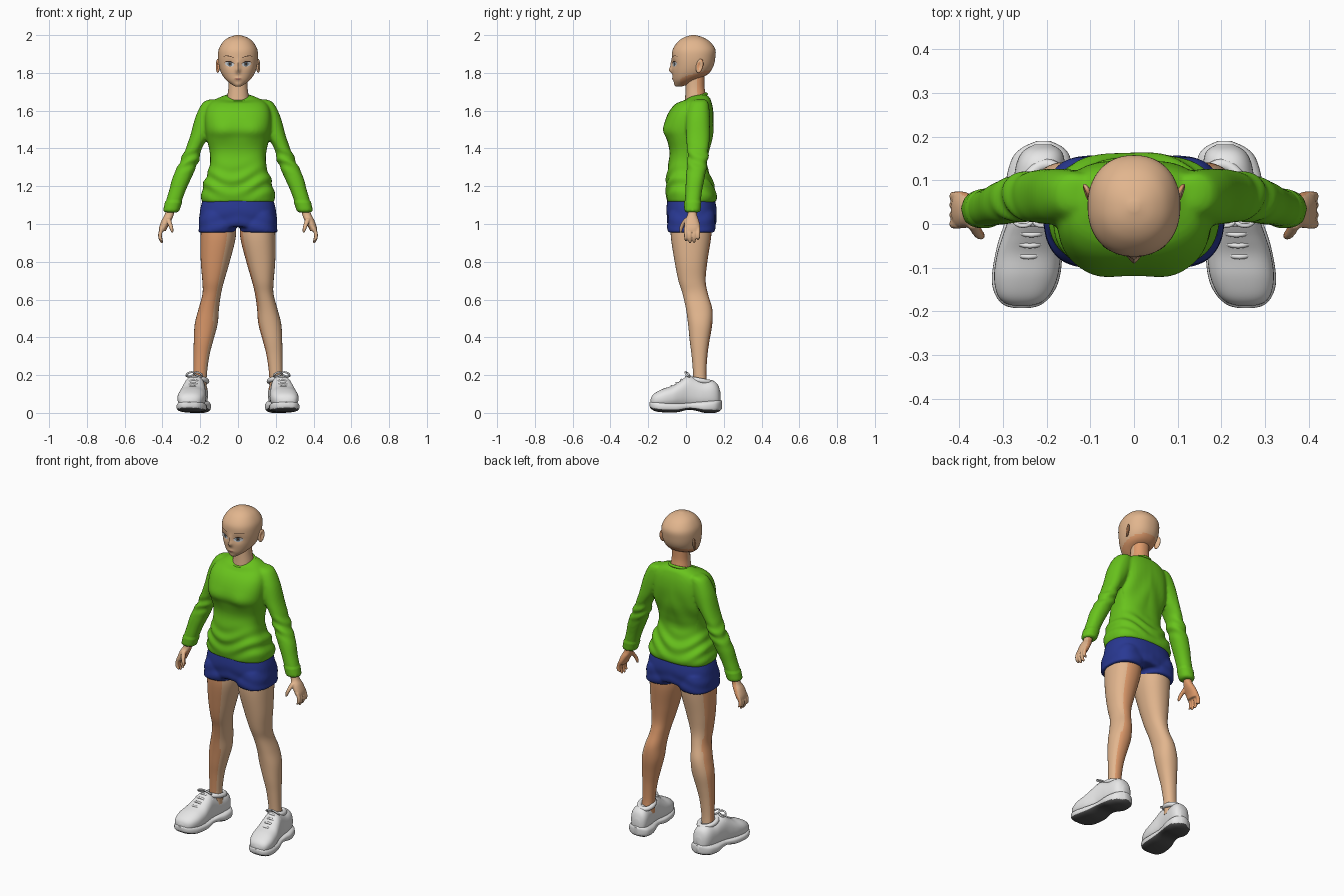
import bpy, bmesh, math
from mathutils import Vector
from mathutils.bvhtree import BVHTree

cube = bpy.data.objects.get("Cube")
if cube:
    bpy.data.objects.remove(cube, do_unlink=True)

def material(name, *rgb):
    mat = bpy.data.materials.new(name)
    mat.use_nodes = True
    mat.diffuse_color = (*rgb, 1)
    mat.node_tree.nodes["Principled BSDF"].inputs["Base Color"].default_value = (*rgb, 1)
    return mat

SKIN = material("skin", .76, .465, .27)
WARM = material("warm skin", .74, .33, .15)
GREEN = material("sweater green", .14, .55, .012)
BLUE = material("shorts blue", .022, .04, .29)
WHITE = material("shoe white", .86, .86, .86)
TREAD = material("tread dark grey", .08, .08, .08)
EYE = material("eye white", .6, .61, .62)
IRIS = material("iris grey blue", .12, .16, .19)
DARK = material("lash brown", .05, .025, .015)
LIP = material("lip pink", .5, .22, .15)

def activate(ob):
    bpy.ops.object.select_all(action="DESELECT")
    ob.select_set(True)
    bpy.context.view_layer.objects.active = ob

def smooth(ob):
    activate(ob)
    bpy.ops.object.shade_smooth_by_angle(angle=math.radians(50))
    return ob

def catmull(a, b, c, d, t):
    return [q + .5 * t * (r - p + t * (2 * p - 5 * q + 4 * r - s + t * (3 * (q - r) + s - p)))
            for p, q, r, s in zip(a, b, c, d)]

def loft(bm, rows, axis="Z", power=2.2, steps=5, sides=40):
    """Skin rings (position, low, high, low, high) along an axis."""
    path = [rows[0], *rows, rows[-1]]
    rings = [catmull(*path[i:i + 4], k / steps) for i in range(len(rows) - 1) for k in range(steps)]
    rings.append(rows[-1])
    loops = []
    for pos, a0, a1, b0, b1 in rings:
        loop = []
        for k in range(sides):
            angle = math.tau * k / sides
            c, s = math.cos(angle), math.sin(angle)
            a = (a0 + a1) / 2 + (a1 - a0) / 2 * math.copysign(abs(c) ** (2 / power), c)
            b = (b0 + b1) / 2 + (b1 - b0) / 2 * math.copysign(abs(s) ** (2 / power), s)
            loop.append(bm.verts.new((a, b, pos) if axis == "Z" else (a, pos, b)))
        loops.append(loop)
    for low, high in zip(loops, loops[1:]):
        for k in range(sides):
            j = (k + 1) % sides
            bm.faces.new((low[k], low[j], high[j], high[k]))
    bm.faces.new(loops[0])
    bm.faces.new(loops[-1])

def finish(name, bm, mats, mirror=False, warp=None, voxel=0, shape=None, rule=None):
    if warp:
        for v in bm.verts:
            v.co = warp(v.co)
    if mirror:
        copy = bmesh.ops.duplicate(bm, geom=bm.verts[:] + bm.edges[:] + bm.faces[:])["geom"]
        for v in copy:
            if isinstance(v, bmesh.types.BMVert):
                v.co.x *= -1
    bmesh.ops.recalc_face_normals(bm, faces=bm.faces)
    mesh = bpy.data.meshes.new(name)
    bm.to_mesh(mesh)
    bm.free()
    ob = bpy.data.objects.new(name, mesh)
    bpy.context.collection.objects.link(ob)
    for mat in mats:
        mesh.materials.append(mat)
    if voxel:
        activate(ob)
        remesh = ob.modifiers.new("fuse", "REMESH")
        remesh.mode, remesh.voxel_size = "VOXEL", voxel
        ob.modifiers.new("relax", "SMOOTH").iterations = 4
        for mod in ("fuse", "relax"):
            bpy.ops.object.modifier_apply(modifier=mod)
    if shape:
        moved = [v.co + shape(v.co, v.normal) for v in ob.data.vertices]
        for v, co in zip(ob.data.vertices, moved):
            v.co = co
    for face in ob.data.polygons:
        face.material_index = rule(face) if rule else 0
    return smooth(ob)

def part(name, lofts, mats, axis="Z", power=2.2, sides=40, **options):
    bm = bmesh.new()
    for rows in lofts:
        loft(bm, rows, axis, power, sides=sides)
    return finish(name, bm, mats, **options)

def sym(rows):
    return [(p, -w, w, a, b) for p, w, a, b in rows]

def tube(name, points, radius, mat, closed=False):
    curve = bpy.data.curves.new(name, "CURVE")
    curve.dimensions, curve.bevel_depth, curve.bevel_resolution = "3D", radius, 3
    curve.use_fill_caps = True
    spline = curve.splines.new("POLY")
    spline.points.add(len(points) - 1)
    for p, co in zip(spline.points, points):
        p.co = (*co, 1)
    spline.use_cyclic_u = closed
    curve.materials.append(mat)
    ob = bpy.data.objects.new(name, curve)
    bpy.context.collection.objects.link(ob)
    activate(ob)
    bpy.ops.object.convert(target="MESH")
    smooth(bpy.context.object)

def bell(value, centre, width):
    return math.exp(-((value - centre) / width) ** 2)

def inner_back(face):
    """Warm skin lies on the inner and rear sides of the limbs."""
    outward = math.copysign(1, face.center.x) * face.normal.x
    return int(face.normal.y - outward > .3)

# Head: lofted skull, then sockets, nose, lips and chin pushed in or out of the front
BUMPS = [(.044, 1.848, .024, .02, .008), (0, 1.815, .012, .015, -.018), (0, 1.845, .009, .02, -.008),
         (0, 1.769, .02, .009, -.005), (0, 1.738, .02, .012, -.004)]

def face_shape(co, normal):
    push = sum(d * bell(abs(co.x), x, sx) * bell(co.z, z, sz) for x, z, sx, sz, d in BUMPS)
    return Vector((0, push if co.y < 0 else 0, 0))

skull = sym([(1.728, .014, -.052, -.02), (1.738, .032, -.058, .01), (1.76, .06, -.066, .05),
             (1.79, .084, -.071, .112), (1.83, .099, -.074, .143), (1.88, .106, -.075, .155),
             (1.925, .102, -.07, .155), (1.965, .079, -.043, .127), (1.988, .048, -.01, .09), (2, .01, .03, .05)])
head = part("head", [skull], [SKIN, WARM], sides=96, shape=face_shape,
            rule=lambda face: int(face.normal.z < -.5 and face.center.y > -.03))
part("neck", [sym([(1.62, .064, -.008, .11), (1.68, .056, -.004, .105), (1.73, .05, -.002, .098),
                   (1.8, .05, 0, .1)])], [SKIN, WARM], rule=lambda face: int(face.normal.y > .2))

# Ears: flattened balls with a dished outer side
bm = bmesh.new()
bmesh.ops.create_uvsphere(bm, u_segments=24, v_segments=16, radius=1)
for v in bm.verts:
    x, y, z = v.co
    x -= 1.1 * max(x, 0) * bell(math.hypot(y, z), 0, .6)
    v.co = (.107 + .010 * x + .007 * y, .072 + .019 * y + .006 * z, 1.837 + .037 * z)
finish("ears", bm, [SKIN, WARM], mirror=True, rule=lambda face: int(face.normal.y > -.3))

# Face paint: thin plates laid on the head
tree = BVHTree.FromPolygons([v.co for v in head.data.vertices], [p.vertices[:] for p in head.data.polygons])

def plate(name, mat, x, z, w, h, lift, bend=0, tilt=0, mirror=True):
    bm = bmesh.new()
    rings = []
    for r in (.02, .35, .7, 1):
        ring = []
        for k in range(24):
            u, v = r * math.cos(math.tau * k / 24), r * math.sin(math.tau * k / 24)
            px, pz = x + w * u, z + h * v - bend * u * u + tilt * u
            hit = tree.ray_cast(Vector((px, -1, pz)), Vector((0, 1, 0)))[0]
            ring.append(bm.verts.new((px, hit.y - lift, pz)))
        rings.append(ring)
    for a, b in zip(rings, rings[1:]):
        for k in range(24):
            bm.faces.new((a[k], a[k - 1], b[k - 1], b[k]))
    bm.faces.new(rings[0])
    finish(name, bm, [mat], mirror=mirror)

plate("eyes", EYE, .045, 1.846, .025, .013, .001, tilt=.003)
plate("irises", IRIS, .043, 1.847, .012, .013, .002)
plate("pupils", DARK, .043, 1.847, .005, .007, .003)
plate("upper_lashes", DARK, .046, 1.861, .028, .0025, .003, bend=.009, tilt=.003)
plate("eyebrows", DARK, .048, 1.889, .028, .0018, .001, bend=.006, tilt=.005)
plate("lips", LIP, 0, 1.768, .019, .005, .001, mirror=False)

# Sweater: body and sleeves fused, then creased at the waist and elbows
body = sym([(1.115, .19, -.1, .157), (1.15, .196, -.105, .163), (1.22, .18, -.105, .142), (1.31, .15, -.095, .112),
            (1.38, .15, -.087, .12), (1.45, .165, -.102, .137), (1.5, .173, -.119, .144), (1.56, .176, -.106, .147),
            (1.61, .168, -.08, .143), (1.645, .145, -.045, .135), (1.67, .1, -.012, .125), (1.685, .062, 0, .106)])
sleeve = [(1.66, .1, .145, .045, .1), (1.642, .09, .186, .02, .118), (1.57, .1, .224, 0, .127),
          (1.47, .15, .252, 0, .127), (1.4, .192, .277, .005, .12), (1.34, .206, .303, .008, .116),
          (1.25, .244, .345, 0, .1), (1.18, .276, .364, -.003, .086), (1.12, .298, .382, -.006, .078),
          (1.065, .316, .394, -.006, .073)]

def scoop(co):
    drop = min(max((co.z - 1.64) / .04, 0), 1) * min(max((.06 - co.y) / .06, 0), 1)
    return co - Vector((0, 0, .026 * drop * bell(co.x, 0, .1)))

def folds(co, normal):
    x, y, z = co
    arm = 1 / (1 + math.exp(-(abs(x) - .2) * 150))
    waist = .005 * bell(z, 1.22, .07) * math.sin(75 * z + 4 * math.sin(14 * x + 2) + 8 * y)
    elbow = .004 * bell(z, 1.34, .05) * math.sin(110 * z + 45 * abs(x) + 35 * y)
    back = .003 * bell(z, 1.45, .1) * math.sin(50 * abs(x) + 18 * z) * (y > .08)
    bust = .008 * bell(abs(x), .085, .05) * bell(z, 1.49, .05) * (y < 0)
    hem = .004 if z < 1.12 and abs(x) > .25 else 0
    return normal * ((1 - arm) * (waist + back + bust) + arm * elbow + hem)

bm = bmesh.new()
loft(bm, body, power=2.7)
for side in (1, -1):
    loft(bm, [(z, *sorted((side * a, side * b)), c, d) for z, a, b, c, d in sleeve])
finish("sweater", bm, [GREEN], warp=scoop, voxel=.008, shape=folds)
circle = [(math.cos(math.tau * k / 40), math.sin(math.tau * k / 40)) for k in range(40)]
tube("neckband", [(.064 * c, .05 + .058 * s, 1.668 + .02 * s) for c, s in circle], .008, GREEN, True)

# Shorts: hips and two short legs fused
hips = sym([(1.15, .18, -.095, .148), (1.08, .2, -.104, .162), (1.02, .205, -.1, .16), (.985, .2, -.09, .15)])
cuff = [(1.06, .02, .195, -.09, .15), (1, .008, .208, -.1, .157), (.955, .012, .21, -.093, .148)]
part("shorts", [hips, cuff, [(z, -b, -a, c, d) for z, a, b, c, d in cuff]], [BLUE], power=2.5, voxel=.008,
     shape=lambda co, n: n * .003 * bell(co.z, 1, .05) * math.sin(70 * co.z + 25 * abs(co.x)))

# Legs
part("legs", [[(1.02, .015, .193, -.08, .138), (.93, .012, .198, -.08, .133), (.8, .044, .197, -.06, .113),
               (.7, .073, .189, -.04, .104), (.63, .09, .188, -.018, .116), (.55, .101, .209, 0, .139),
               (.47, .108, .229, .011, .139), (.38, .132, .234, .02, .124), (.3, .152, .235, .03, .113),
               (.2, .165, .236, .038, .108), (.12, .165, .24, .04, .115)]], [SKIN, WARM], mirror=True, rule=inner_back)

# Hands: palm, four fingers and a thumb fused
def digit(*points):
    return [(z, x - r, x + r, y - r, y + r) for x, y, z, r in points]

palm = [(1.1, .332, .376, .012, .056), (1.05, .34, .388, .008, .058), (1.02, .352, .404, -.006, .068),
        (.985, .372, .417, -.01, .075), (.962, .382, .42, -.006, .07)]
fingers = [digit((.401, y, .98, .011), (.412, y, .95, .0105), (.412, y, .925, .0095),
                 (.404, y, tip + .006, .008), (.402, y, tip, .003))
           for y, tip in ((0, .908), (.021, .898), (.043, .9), (.064, .915))]
thumb = digit((.37, .005, 1.03, .014), (.36, -.016, 1, .012), (.352, -.026, .975, .01), (.347, -.028, .953, .005))
part("hands", [palm, *fingers, thumb], [SKIN, WARM], sides=24, mirror=True, voxel=.004, rule=inner_back)

# Shoes: upper, chunky sole with dark tread, padded rim, laces
def turn_out(co):
    return Vector((co[0] + .232 - .13 * co[1], co[1], co[2]))

upper = sym([(-.188, .015, .045, .07), (-.18, .042, .035, .09), (-.16, .061, .03, .108), (-.12, .073, .025, .128),
             (-.07, .073, .025, .145), (-.03, .066, .025, .17), (.01, .058, .025, .195), (.05, .056, .025, .185),
             (.09, .057, .025, .17), (.14, .055, .025, .17), (.168, .043, .03, .15), (.182, .02, .04, .11)])
sole = sym([(-.193, .015, .035, .056), (-.185, .043, .022, .06), (-.16, .066, .008, .065), (-.12, .078, .003, .06),
            (-.05, .075, .003, .055), (.01, .064, .016, .055), (.05, .066, .012, .06), (.1, .074, 0, .065),
            (.15, .067, 0, .07), (.175, .047, .008, .07), (.19, .016, .02, .065)])
part("shoe_uppers", [upper], [WHITE], "Y", 2.4, warp=turn_out, mirror=True)
part("shoe_soles", [sole], [WHITE, TREAD], "Y", 2.9, warp=turn_out, mirror=True,
     rule=lambda face: int(face.normal.z < -.5))
for side, label in ((1, "left"), (-1, "right")):
    def place(points):
        return [(side * p.x, p.y, p.z) for p in map(turn_out, points)]
    tube(label + "_shoe_rim", place([(-.014 + .041 * c, .082 + .054 * s, .17 - .01 * s) for c, s in circle]),
         .014, WHITE, True)
    for i in range(4):
        y, z = -.075 + .025 * i, .143 + .016 * i
        tube(f"{label}_lace_{i + 1}", place([(.011 * k, y + .001 * k * k, z - .0018 * k * k) for k in range(-4, 5)]),
             .006, WHITE)
    for way in (1, -1):
        tube(f"{label}_bow_{'outer' if way > 0 else 'inner'}",
             place([(way * (.022 + .02 * c), .008 - .012 * s, .204 + .01 * s - .006 * c) for c, s in circle]),
             .005, WHITE, True)
